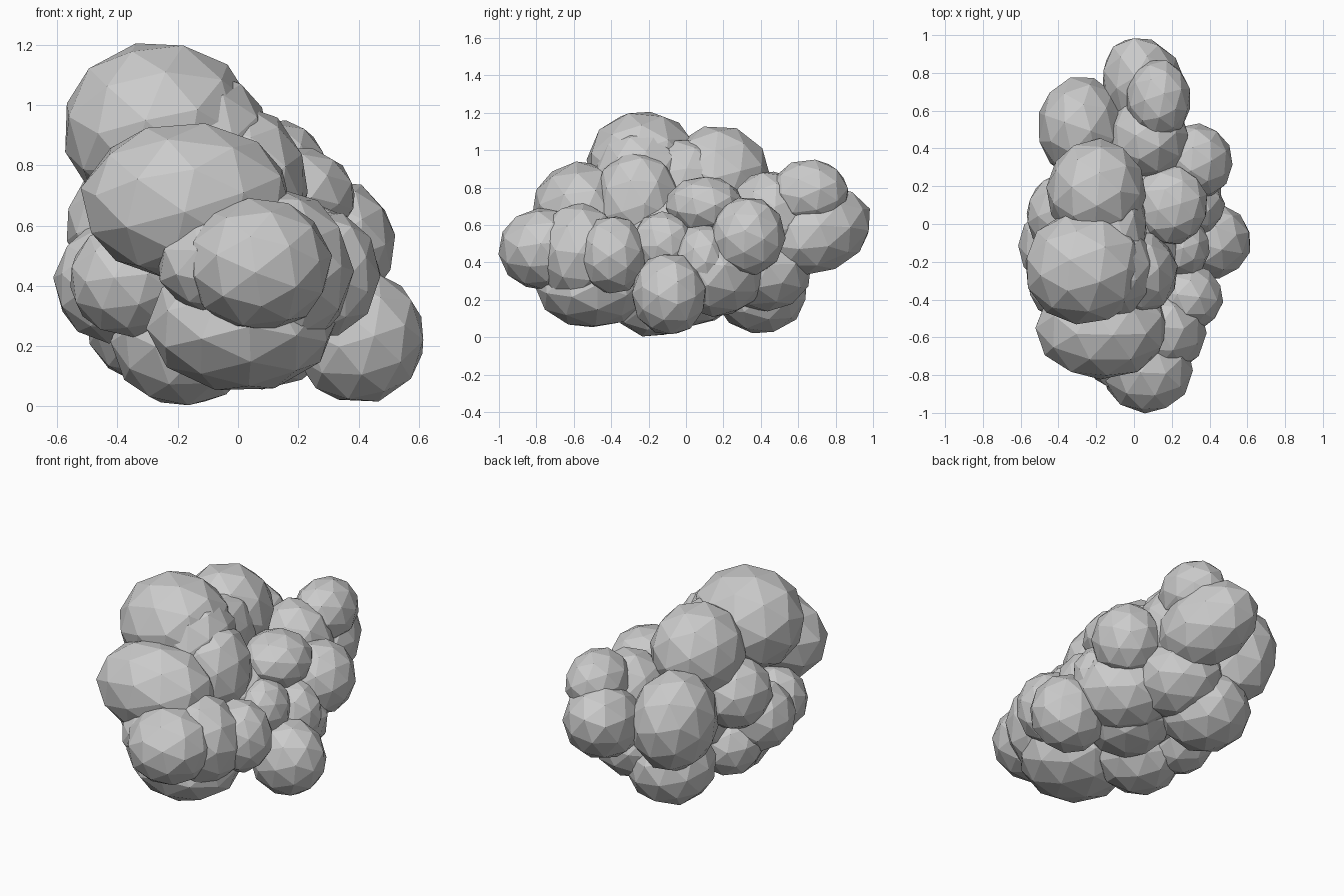
import bpy
import bmesh
import random
from math import radians
from mathutils import Euler, Matrix, Vector

random.seed(4)

default_cube = bpy.data.objects.get("Cube")
if default_cube:
    bpy.data.objects.remove(default_cube, do_unlink=True)

# One plain grey for the whole cloud
grey = bpy.data.materials.new("soft_grey")
grey.use_nodes = True
grey.diffuse_color = (0.6, 0.6, 0.6, 1)
grey.node_tree.nodes["Principled BSDF"].inputs["Base Color"].default_value = grey.diffuse_color


def puff(name, centre, radii, pitch=0, yaw=0):
    """Faceted ellipsoid whose facets are turned at random, tilted in degrees."""
    mesh = bpy.data.meshes.new(name)
    bm = bmesh.new()
    bmesh.ops.create_icosphere(bm, subdivisions=2, radius=1.02)
    turn = Euler([random.uniform(0, 3) for axis in "xyz"]).to_matrix().to_4x4()
    stretch = Matrix.Diagonal(Vector(radii).to_4d())
    bmesh.ops.transform(bm, matrix=stretch @ turn, verts=bm.verts)
    bm.to_mesh(mesh)
    bm.free()
    mesh.materials.append(grey)
    cloud_part = bpy.data.objects.new(name, mesh)
    cloud_part.location = centre
    cloud_part.rotation_euler = (radians(pitch), 0, radians(yaw))
    bpy.context.collection.objects.link(cloud_part)
    return cloud_part


# Crown
puff("crown_front_puff", centre=(-0.26, -0.23, 0.92), radii=(0.32, 0.3, 0.29))
puff("crown_back_puff", centre=(-0.2, 0.17, 0.86), radii=(0.26, 0.28, 0.27))
puff("crown_bridge_puff", centre=(-0.09, -0.03, 0.82), radii=(0.16, 0.26, 0.24))
puff("crown_shoulder_puff", centre=(0.01, -0.26, 0.72), radii=(0.22, 0.23, 0.28))
puff("crown_slope_puff", centre=(-0.1, -0.24, 0.85), radii=(0.21, 0.25, 0.26))

# Front
puff("front_upper_puff", centre=(-0.17, -0.55, 0.68), radii=(0.35, 0.27, 0.26))
puff("front_nose_puff", centre=(0.07, -0.76, 0.47), radii=(0.24, 0.24, 0.22), yaw=-20)
puff("front_chin_puff", centre=(-0.02, -0.68, 0.47), radii=(0.25, 0.21, 0.18))
puff("front_side_puff", centre=(0.13, -0.57, 0.45), radii=(0.25, 0.23, 0.27))
puff("front_lower_puff", centre=(0.01, -0.5, 0.27), radii=(0.31, 0.3, 0.22))

# Left flank, on +x
puff("left_low_puff", centre=(0.4, -0.09, 0.23), radii=(0.22, 0.2, 0.22))
puff("left_front_puff", centre=(0.28, -0.39, 0.44), radii=(0.19, 0.18, 0.21))
puff("left_back_puff", centre=(0.33, 0.33, 0.54), radii=(0.19, 0.2, 0.21))
puff("left_upper_puff", centre=(0.19, 0.1, 0.7), radii=(0.2, 0.21, 0.16))
puff("left_middle_puff", centre=(0.25, -0.12, 0.5), radii=(0.15, 0.17, 0.17))
puff("left_filler_puff", centre=(0.28, 0.09, 0.41), radii=(0.2, 0.16, 0.2))
puff("left_under_puff", centre=(0.2, 0.16, 0.35), radii=(0.29, 0.25, 0.24), yaw=-45)

# Right flank, on -x
puff("right_middle_puff", centre=(-0.41, -0.12, 0.41), radii=(0.2, 0.21, 0.2))
puff("right_front_puff", centre=(-0.36, -0.32, 0.42), radii=(0.2, 0.19, 0.19))
puff("right_upper_puff", centre=(-0.36, 0.05, 0.6), radii=(0.21, 0.22, 0.21))

# Tail
puff("tail_end_puff", centre=(0.06, 0.71, 0.57), radii=(0.22, 0.3, 0.22), pitch=22, yaw=22)
puff("tail_top_puff", centre=(0.13, 0.66, 0.77), radii=(0.17, 0.21, 0.18))
puff("tail_middle_puff", centre=(0.07, 0.45, 0.63), radii=(0.22, 0.23, 0.26))
puff("tail_right_puff", centre=(-0.28, 0.51, 0.58), radii=(0.23, 0.27, 0.29))

# Underside and filling
puff("base_front_puff", centre=(-0.18, -0.17, 0.22), radii=(0.24, 0.24, 0.22))
puff("base_right_puff", centre=(-0.3, 0.02, 0.27), radii=(0.2, 0.2, 0.19))
puff("base_middle_puff", centre=(0.08, 0.03, 0.27), radii=(0.25, 0.25, 0.21))
puff("base_back_puff", centre=(-0.18, 0.4, 0.25), radii=(0.25, 0.25, 0.23))
puff("base_centre_puff", centre=(0.03, 0.42, 0.36), radii=(0.25, 0.25, 0.22))
puff("cloud_core", centre=(-0.05, 0, 0.48), radii=(0.35, 0.5, 0.33))
